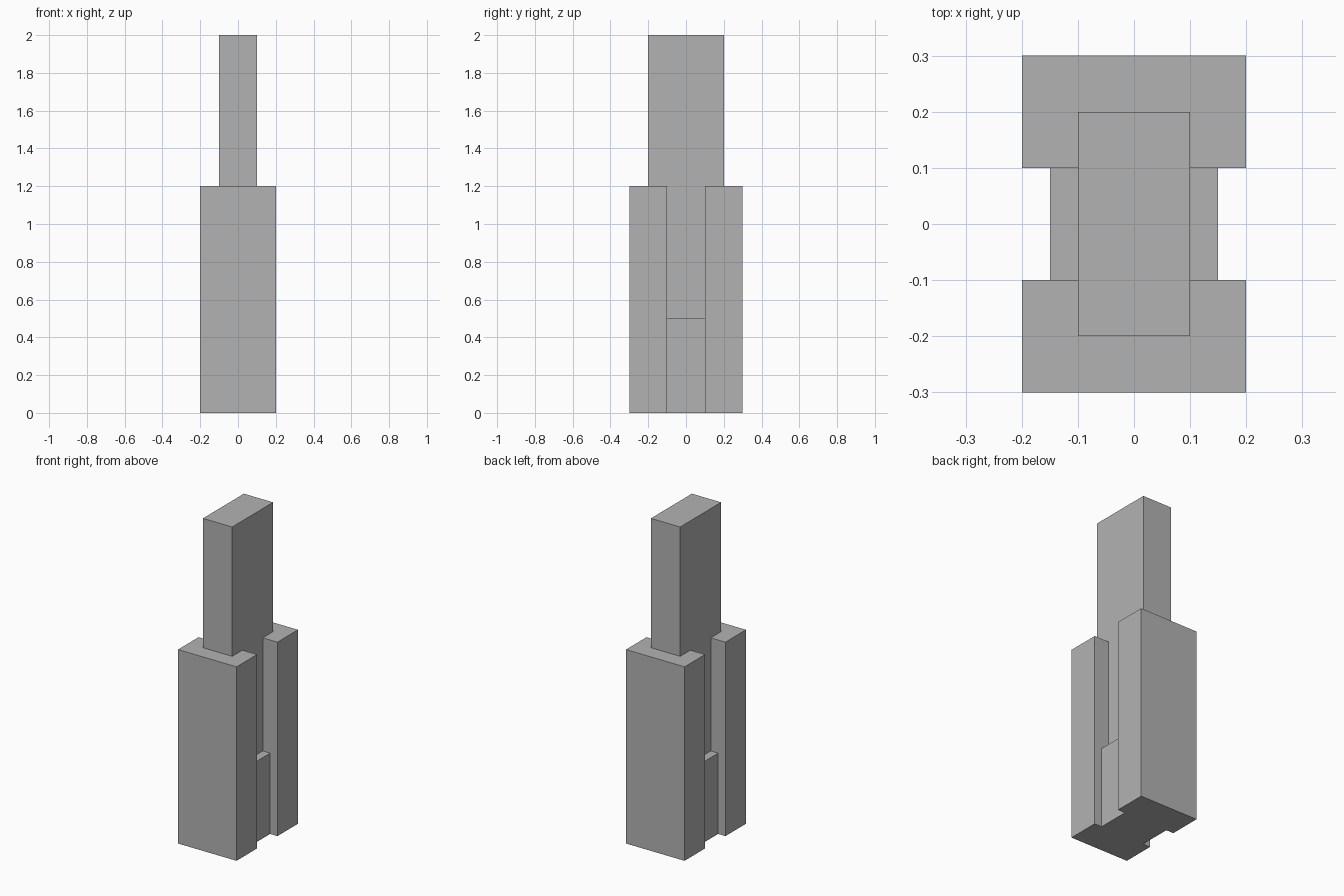
import bpy
import bmesh
from mathutils import Matrix, Vector

# Remove the default cube
default = bpy.data.objects.get("Cube")
if default:
    bpy.data.objects.remove(default, do_unlink=True)

# Single concrete grey
grey = bpy.data.materials.new("concrete_grey")
grey.use_nodes = True
colour = (0.45, 0.45, 0.45, 1.0)
grey.diffuse_color = colour
grey.node_tree.nodes["Principled BSDF"].inputs["Base Color"].default_value = colour


def block(name, size, y=0.0):
    """Flat-faced box standing on the ground, centred on x."""
    mesh = bpy.data.meshes.new(name)
    bm = bmesh.new()
    place = Matrix.Translation((0, y, size[2] / 2)) @ Matrix.Diagonal(Vector((*size, 1)))
    bmesh.ops.create_cube(bm, size=1, matrix=place)
    bm.to_mesh(mesh)
    bm.free()
    mesh.materials.append(grey)
    obj = bpy.data.objects.new(name, mesh)
    bpy.context.scene.collection.objects.link(obj)
    return obj


# Tall central tower
block("central_tower", (0.2, 0.4, 2.0))

# Lower wings at front and back
for name, side in (("front_wing", -1), ("back_wing", 1)):
    block(name, (0.4, 0.2, 1.2), side * 0.2)

# Low link between the wings, showing on both sides
block("low_link", (0.3, 0.2, 0.5))
